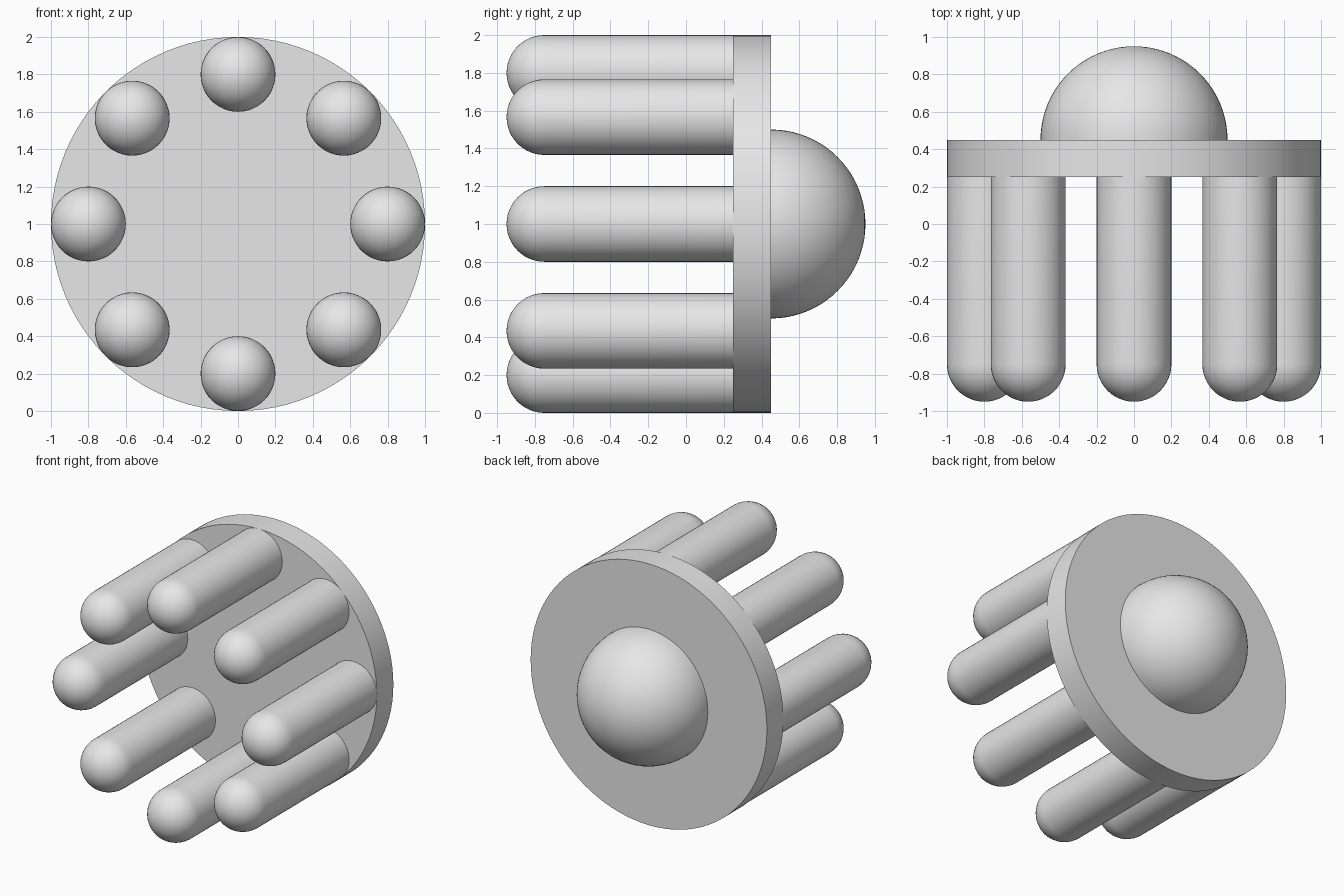
import bpy
from math import sin, cos, pi, radians

cube = bpy.data.objects.get("Cube")
if cube:
    bpy.data.objects.remove(cube, do_unlink=True)

grey = bpy.data.materials.new("light_grey")
grey.use_nodes = True
grey.diffuse_color = (0.8, 0.8, 0.8, 1)
grey.node_tree.nodes["Principled BSDF"].inputs["Base Color"].default_value = grey.diffuse_color


def lathe(name, profile, centre, segments):
    """Revolve (radius, y) points around the y axis; the ends close on the axis or with a flat cap."""
    verts, rings, faces = [], [], []
    for r, y in profile:
        n = 1 if r < 1e-6 else segments
        rings.append([len(verts) + i for i in range(n)])
        verts += [(r * cos(2 * pi * i / segments), y, r * sin(2 * pi * i / segments)) for i in range(n)]
    for a, b in zip(rings, rings[1:]):
        for i in range(segments):
            j = (i + 1) % segments
            quad = [a[i % len(a)], a[j % len(a)], b[j % len(b)], b[i % len(b)]]
            faces.append(list(dict.fromkeys(quad)))
    if len(rings[0]) > 1:
        faces.append(rings[0][::-1])
    if len(rings[-1]) > 1:
        faces.append(rings[-1])
    mesh = bpy.data.meshes.new(name)
    mesh.from_pydata(verts, [], faces)
    mesh.materials.append(grey)
    obj = bpy.data.objects.new(name, mesh)
    obj.location = centre
    bpy.context.collection.objects.link(obj)
    bpy.ops.object.select_all(action="DESELECT")
    obj.select_set(True)
    bpy.context.view_layer.objects.active = obj
    bpy.ops.object.mode_set(mode="EDIT")
    bpy.ops.mesh.select_all(action="SELECT")
    bpy.ops.mesh.normals_make_consistent(inside=False)
    bpy.ops.object.mode_set(mode="OBJECT")
    bpy.ops.object.shade_smooth_by_angle(angle=radians(30))
    return obj


def arc(radius, y, direction, steps):
    """Quarter circle from the axis out to the full radius."""
    return [(radius * sin(pi / 2 * i / steps), y + direction * radius * cos(pi / 2 * i / steps))
            for i in range(steps + 1)]


# Round base plate
lathe("base_disc", [(1, 0.25), (1, 0.45)], (0, 0, 1), 96)

# Dome on the back
lathe("back_dome", arc(0.5, 0.45, 1, 20), (0, 0, 1), 64)

# Ring of round-ended pegs on the front
for k in range(8):
    a = k * pi / 4
    lathe(f"peg_{k + 1}", arc(0.2, -0.75, -1, 12) + [(0.2, 0.25)],
          (0.8 * cos(a), 0, 1 + 0.8 * sin(a)), 48)
